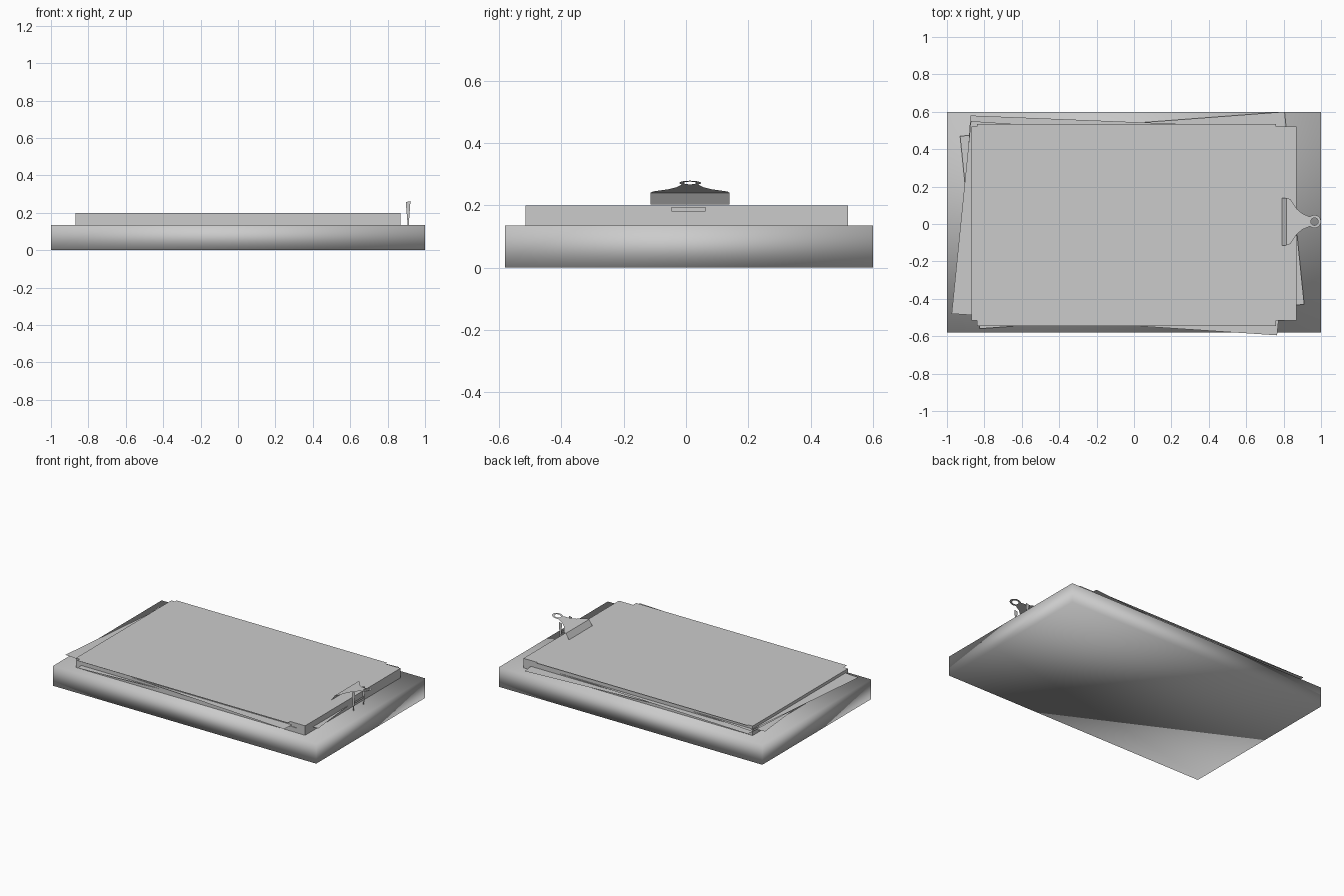
import bpy
import bmesh
import math

cube = bpy.data.objects.get("Cube")
if cube:
    bpy.data.objects.remove(cube, do_unlink=True)

grey = bpy.data.materials.new("plain grey")
grey.use_nodes = True
COLOUR = (0.6, 0.6, 0.6, 1)
grey.diffuse_color = COLOUR
grey.node_tree.nodes["Principled BSDF"].inputs["Base Color"].default_value = COLOUR


def finish(name, bm, smooth=False):
    mesh = bpy.data.meshes.new(name)
    bm.to_mesh(mesh)
    bm.free()
    mesh.materials.append(grey)
    for face in mesh.polygons:
        face.use_smooth = smooth
    obj = bpy.data.objects.new(name, mesh)
    bpy.context.collection.objects.link(obj)
    return obj


def box(name, x, y, z, smooth=False):
    bm = bmesh.new()
    bmesh.ops.create_cube(bm, size=1)
    for v in bm.verts:
        for axis, (low, high) in enumerate((x, y, z)):
            v.co[axis] = low if v.co[axis] < 0 else high
    return finish(name, bm, smooth)


def panel(name, points):
    bm = bmesh.new()
    bm.faces.new([bm.verts.new(p) for p in points])
    return finish(name, bm)


def sheet(name, z, left_bottom, right_bottom, left_top):
    """Loose paper: three corners, the fourth completes the parallelogram."""
    right_top = [r + t - b for r, t, b in zip(right_bottom, left_top, left_bottom)]
    corners = (left_bottom, right_bottom, right_top, left_top)
    return panel(name, [(cx, cy, z) for cx, cy in corners])


# Softly shaded board and the thick stack of paper
box("board", (-1, 1), (-0.58, 0.6), (0, 0.135), smooth=True)
box("paper_stack", (-0.87, 0.87), (-0.515, 0.52), (0.135, 0.2))

# Loose sheets, lowest first
sheet("lower_sheet", 0.16, (-0.825, -0.56), (0.91, -0.43), (-0.93, 0.47))
sheet("middle_sheet", 0.17, (-0.94, -0.45), (0.805, -0.52), (-0.875, 0.58))
sheet("upper_sheet", 0.18, (-0.975, -0.48), (0.765, -0.595), (-0.872, 0.55))
sheet("top_sheet", 0.202, (-0.84, -0.545), (0.76, -0.545), (-0.84, 0.535))

# Clip
MID = 0.013


def arm_z(x):
    return 0.24 + (x - 0.815) * 0.21


def ring_point(radius, angle):
    x = 0.965 + radius * math.cos(angle)
    return (x, MID + radius * math.sin(angle), arm_z(x))


# Flared lever with a ring at its end
bm = bmesh.new()
outline = [(0.815, 0.127), (0.835, 0.12), (0.85, 0.098), (0.87, 0.068),
           (0.9, 0.043), (0.94, 0.026)]
rows = [[bm.verts.new((x, MID + side * w, arm_z(x))) for side in (-1, 1)]
        for x, w in outline]
for a, b in zip(rows, rows[1:]):
    bm.faces.new((a[0], b[0], b[1], a[1]))
SEGMENTS = 20
rings = [[bm.verts.new(ring_point(r, math.tau * i / SEGMENTS)) for r in (0.02, 0.035)]
         for i in range(SEGMENTS)]
for i, a in enumerate(rings):
    b = rings[(i + 1) % SEGMENTS]
    bm.faces.new((a[0], a[1], b[1], b[0]))
finish("clip_lever", bm)

# Jaw pressing on the paper
panel("clip_jaw", [(0.79, MID - 0.127, 0.203), (0.815, MID - 0.127, 0.24),
                   (0.815, MID + 0.127, 0.24), (0.79, MID + 0.127, 0.203)])

# Tapered legs and the bar between them
for side, label in ((-1, "front"), (1, "back")):
    y = MID - 0.005 + side * 0.055
    panel("clip_leg_" + label, [(0.907, y, 0.135), (0.913, y, 0.135),
                                (0.922, y, 0.262), (0.897, y, 0.257)])
panel("clip_bar", [(0.91, MID - 0.06, 0.18), (0.91, MID + 0.05, 0.18),
                   (0.91, MID + 0.05, 0.195), (0.91, MID - 0.06, 0.195)])
